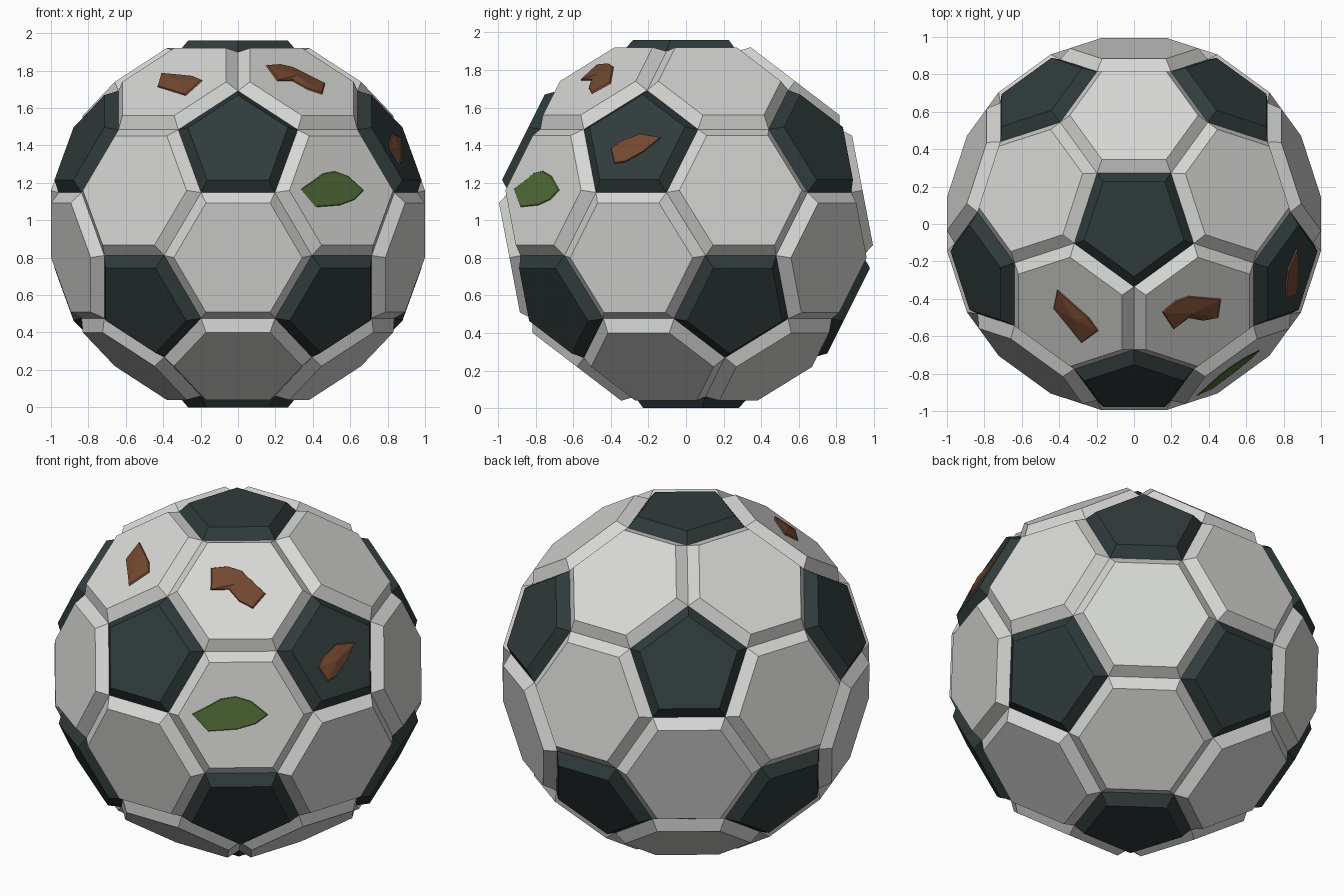
import bpy, bmesh, math
from itertools import combinations
from mathutils import Vector

if "Cube" in bpy.data.objects:
    bpy.data.objects.remove(bpy.data.objects["Cube"], do_unlink=True)

EDGE = 0.395      # seam polygon side
RISE = 0.061      # panel height above the seams
BEVEL = 0.045     # panel edge slope width
CENTRE = Vector((0, 0, 0.98))


def material(name, rgb):
    mat = bpy.data.materials.new(name)
    mat.use_nodes = True
    mat.diffuse_color = (*rgb, 1)
    bsdf = mat.node_tree.nodes["Principled BSDF"]
    bsdf.inputs["Base Color"].default_value = (*rgb, 1)
    bsdf.inputs["Roughness"].default_value = 0.8
    return mat


white = material("panel white", (0.68, 0.69, 0.67))
dark = material("panel dark slate", (0.03, 0.044, 0.044))
brown = material("mud brown", (0.17, 0.065, 0.03))
green = material("grass green", (0.085, 0.155, 0.04))


def make_object(name, bm, mat):
    mesh = bpy.data.meshes.new(name)
    bm.to_mesh(mesh)
    bm.free()
    mesh.materials.append(mat)
    obj = bpy.data.objects.new(name, mesh)
    obj.location = CENTRE
    bpy.context.collection.objects.link(obj)
    return obj


def ring_sorted(points, normal):
    """Order points counter-clockwise around the normal."""
    mid = sum(points, Vector()) / len(points)
    u = (points[0] - mid).normalized()
    w = normal.cross(u)
    return sorted(points, key=lambda p: math.atan2((p - mid).dot(w), (p - mid).dot(u)))


# Icosahedron directions: poles and two rings of five
axes = [Vector((0, 0, 1))]
for k in range(5):
    a = math.radians(72 * k - 90)
    axes.append(Vector((2 * math.cos(a), 2 * math.sin(a), 1)).normalized())
axes += [-v for v in axes]
tips = [v * EDGE * 3 * math.sin(math.radians(72)) for v in axes]


def adjacent(p, q):
    return abs((p - q).length - 3 * EDGE) < 0.01


# Seam corners lie a third of the way along every icosahedron edge
corners = [p.lerp(q, 1 / 3) for p in tips for q in tips if adjacent(p, q)]
hex_axes = [(p + q + r).normalized() for p, q, r in combinations(tips, 3)
            if adjacent(p, q) and adjacent(q, r) and adjacent(p, r)]


def build_panels(name, directions, sides, mat):
    bm = bmesh.new()
    apothem = EDGE / 2 / math.tan(math.pi / sides)
    for n in directions:
        near = sorted(corners, key=lambda p: -p.dot(n))[:sides]
        base = ring_sorted(near, n)
        mid = sum(base, Vector()) / sides
        top = [mid + (p - mid) * (1 - BEVEL / apothem) + n * RISE for p in base]
        low = [bm.verts.new(p) for p in base]
        high = [bm.verts.new(p) for p in top]
        bm.faces.new(high)
        for i in range(sides):
            j = (i + 1) % sides
            bm.faces.new((low[i], low[j], high[j], high[i]))
    make_object(name, bm, mat)


build_panels("dark_panels", axes, 5, dark)
build_panels("white_panels", hex_axes, 6, white)


def patch(name, outline, view, target, mat, rim, peak):
    """Project a flat outline along a view axis onto the panel facing target."""
    n = max(axes + hex_axes, key=lambda d: d.dot(Vector(target).normalized()))
    plane = max(p.dot(n) for p in corners) + RISE
    points = []
    for s, t in outline:
        p = Vector((0, 0, 0))
        free = {"front": 1, "side": 0, "top": 2}[view]
        for axis, value in zip([i for i in range(3) if i != free], (s, t)):
            p[axis] = value - CENTRE[axis] if axis == 2 else value
        p[free] = (plane - p.dot(n)) / n[free]
        points.append(p)
    mid = sum(points, Vector()) / len(points)
    turn = sum(((p - mid).cross(q - mid).dot(n)
                for p, q in zip(points, points[1:] + points[:1])))
    if turn < 0:
        points.reverse()
    bm = bmesh.new()
    low = [bm.verts.new(p) for p in points]
    high = [bm.verts.new(mid + (p - mid) * 0.96 + n * rim) for p in points]
    hub = bm.verts.new(mid + n * peak)
    for i in range(len(points)):
        j = (i + 1) % len(points)
        bm.faces.new((low[i], low[j], high[j], high[i]))
        bm.faces.new((high[i], high[j], hub))
    make_object(name, bm, mat)


# Mud chips and grass stain
patch("mud_upper_right",
      [(-.41, -.35), (-.33, -.42), (-.24, -.5), (-.19, -.57), (-.28, -.635),
       (-.34, -.56), (-.43, -.45)], "top", (-.36, -.49, .79), brown, .008, .022)
patch("mud_upper_left",
      [(.15, -.47), (.22, -.41), (.29, -.385), (.465, -.4), (.45, -.5),
       (.37, -.515), (.29, -.5), (.21, -.56)], "top", (.36, -.49, .79), brown, .008, .022)
patch("mud_side_left",
      [(-.40, 1.38), (-.345, 1.42), (-.24, 1.46), (-.13, 1.44), (-.23, 1.36),
       (-.32, 1.31), (-.38, 1.3)], "side", (.85, -.28, .45), brown, .008, .022)
patch("grass_stain",
      [(.335, 1.166), (.405, 1.214), (.453, 1.25), (.517, 1.262), (.59, 1.235),
       (.672, 1.16), (.624, 1.11), (.544, 1.08), (.416, 1.07)],
      "front", (.58, -.79, .19), green, .004, .004)
